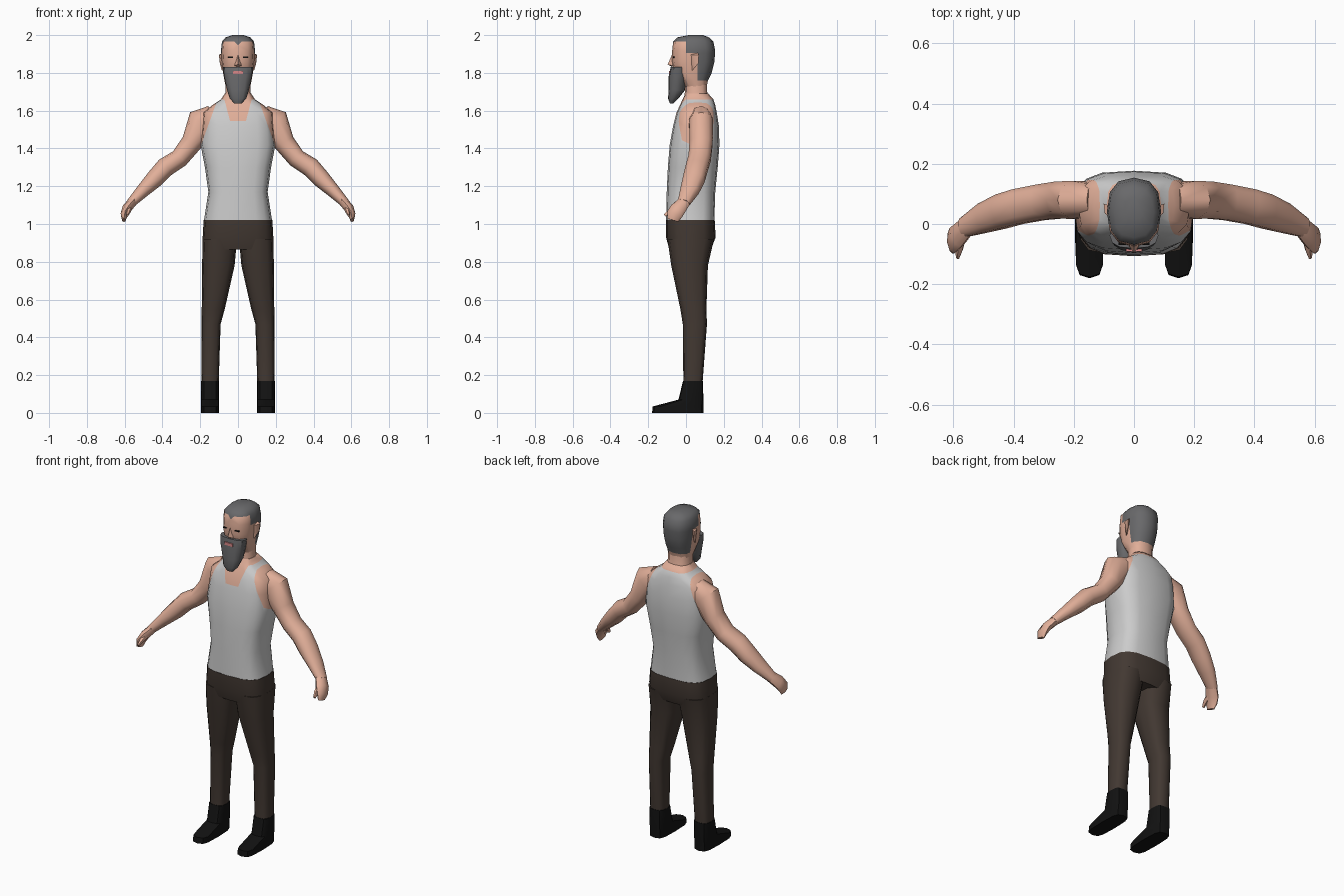
import bpy, bmesh, math
from mathutils import Vector

if "Cube" in bpy.data.objects:
    bpy.data.objects.remove(bpy.data.objects["Cube"])


def material(name, rgb):
    m = bpy.data.materials.new(name)
    m.diffuse_color = (*rgb, 1)
    m.use_nodes = True
    m.node_tree.nodes["Principled BSDF"].inputs["Base Color"].default_value = m.diffuse_color
    return m


SKIN = material("skin", (0.76, 0.43, 0.32))
HAIR = material("hair", (0.14, 0.14, 0.145))
SHIRT = material("shirt", (0.58, 0.58, 0.58))
PANTS = material("trousers", (0.055, 0.040, 0.032))
BLACK = material("black", (0.006, 0.006, 0.006))
LIPS = material("lips", (0.70, 0.25, 0.25))


def oval(n, p):
    """Unit rounded-square outline with a vertex on each axis."""
    for i in range(n):
        c, s = math.cos(i * math.tau / n), math.sin(i * math.tau / n)
        yield math.copysign(abs(c) ** p, c), math.copysign(abs(s) ** p, s)


def skin_rings(rings):
    bm = bmesh.new()
    rows = [[bm.verts.new(co) for co in r] for r in rings]
    n = len(rows[0])
    for a, b in zip(rows, rows[1:]):
        for i in range(n):
            j = (i + 1) % n
            bm.faces.new((a[i], a[j], b[j], b[i]))
    bm.faces.new(rows[0])
    bm.faces.new(rows[-1])
    return bm


def stack(sections, n=12, p=0.8):
    """Sections of z, centre x, half width, front y, back y."""
    return skin_rings([[(x + u * r, (f + b) / 2 + v * (b - f) / 2, z) for u, v in oval(n, p)]
                       for z, x, r, f, b in sections])


def tube(stations, n=10, p=0.9):
    """Stations of x, y, z, radius across, radius along y."""
    pts = [Vector(s[:3]) for s in stations]
    rings = []
    for i, s in enumerate(stations):
        t = (pts[min(i + 1, len(pts) - 1)] - pts[max(i - 1, 0)]).normalized()
        v = Vector((0, 1, 0))
        v = (v - t * v.dot(t)).normalized()
        u = t.cross(v)
        rings.append([pts[i] + u * a * s[3] + v * b * s[4] for a, b in oval(n, p)])
    return skin_rings(rings)


def hull(points):
    bm = bmesh.new()
    bmesh.ops.convex_hull(bm, input=[bm.verts.new(p) for p in points])
    return bm


def box(x0, x1, y0, y1, z0, z1):
    return hull([(x, y, z) for x in (x0, x1) for y in (y0, y1) for z in (z0, z1)])


def cut(bm, co, no, where):
    faces = [f for f in bm.faces if where(f.calc_center_median())]
    geom = set(faces)
    for f in faces:
        geom.update(f.verts)
        geom.update(f.edges)
    bmesh.ops.bisect_plane(bm, geom=list(geom), dist=1e-5, plane_co=co, plane_no=no)


def finish(name, bm, mats, mirror=False, paint=None, angle=50):
    bmesh.ops.recalc_face_normals(bm, faces=bm.faces)
    if paint:
        for f in bm.faces:
            f.material_index = int(paint(f.calc_center_median()))
    me = bpy.data.meshes.new(name)
    bm.to_mesh(me)
    bm.free()
    for m in mats:
        me.materials.append(m)
    ob = bpy.data.objects.new(name, me)
    bpy.context.collection.objects.link(ob)
    bpy.ops.object.select_all(action='DESELECT')
    ob.select_set(True)
    bpy.context.view_layer.objects.active = ob
    bpy.ops.object.shade_smooth_by_angle(angle=math.radians(angle))
    if mirror:
        ob.modifiers.new("Mirror", 'MIRROR')
    return ob


# Torso with a vest: armholes and neckline are cut in, then coloured
torso = stack([(1.02, 0, .180, -.105, .150), (1.17, 0, .157, -.102, .155),
               (1.30, 0, .175, -.096, .168), (1.42, 0, .198, -.086, .177),
               (1.52, 0, .190, -.068, .174), (1.59, 0, .185, -.050, .163),
               (1.63, 0, .135, -.032, .155), (1.66, 0, .090, -.018, .145),
               (1.69, 0, .070, -.004, .118)], 16, 0.65)
for s in (-1, 1):
    cut(torso, (s * .115, 0, 1.64), (s * .22, 0, .08), lambda c: c.z > 1.36 and c.x * s > 0)
    cut(torso, (s * .042, 0, 1.545), (s * .125, 0, -.033), lambda c: c.y < .05 and c.z > 1.5 and c.x * s > 0)
cut(torso, (0, 0, 1.545), (0, 0, 1), lambda c: c.y < .05 and abs(c.x) < .05 and c.z > 1.5)


def bare(c):
    x = abs(c.x)
    arm = (x - .115) * .22 + (c.z - 1.64) * .08 > 0 and c.z > 1.38
    neck = c.y < .05 and c.z > 1.545 and (x - .042) * .125 < (c.z - 1.545) * .033
    return arm or neck or c.z > 1.662


finish("torso", torso, [SHIRT, SKIN], paint=bare)

# Arms, hands and thumbs
finish("arms", tube([(.13, .08, 1.56, .070, .055), (.19, .08, 1.535, .085, .066),
                     (.245, .08, 1.43, .056, .064), (.31, .072, 1.348, .050, .062),
                     (.385, .058, 1.30, .052, .061), (.44, .042, 1.24, .048, .060),
                     (.50, .020, 1.18, .037, .052), (.566, -.012, 1.112, .025, .034)]),
       [SKIN], mirror=True)
finish("hands", tube([(.555, -.006, 1.122, .025, .034), (.588, -.040, 1.083, .026, .043),
                      (.602, -.060, 1.052, .020, .042), (.604, -.070, 1.020, .010, .030)], 8),
       [SKIN], mirror=True)
finish("thumbs", tube([(.575, -.050, 1.085, .016, .016), (.581, -.085, 1.066, .013, .014),
                       (.586, -.112, 1.045, .006, .008)], 6), [SKIN], mirror=True)

# Trousers: hips and a pair of legs
finish("hips", stack([(1.02, 0, .182, -.107, .152), (.93, 0, .187, -.106, .157),
                      (.865, 0, .187, -.088, .132)], 16, 0.65), [PANTS])
finish("legs", stack([(.92, .096, .091, -.098, .148), (.78, .104, .086, -.078, .116),
                      (.55, .131, .061, -.030, .108), (.47, .142, .050, -.017, .111),
                      (.165, .148, .046, -.014, .088)], 12, 0.7), [PANTS], mirror=True)

# Boots
finish("boots", stack([(.168, .148, .047, -.016, .090), (.070, .148, .048, -.040, .092),
                       (.034, .148, .048, -.176, .092), (0, .148, .048, -.180, .092)], 12, 0.55),
       [BLACK], mirror=True, angle=40)

# Neck and head, with the hairline cut in
finish("neck", stack([(1.65, 0, .078, -.012, .130), (1.70, 0, .066, -.006, .112),
                      (1.80, 0, .066, -.006, .112)]), [SKIN])
head = stack([(1.72, 0, .064, .000, .108), (1.76, 0, .072, -.030, .116),
              (1.80, 0, .079, -.062, .136), (1.86, 0, .087, -.076, .151),
              (1.92, 0, .090, -.073, .154), (1.965, 0, .085, -.068, .145),
              (1.988, 0, .066, -.045, .122), (2.0, 0, .030, .015, .090)])
cut(head, (0, 0, 0), (0, 1, 0), lambda c: c.z < 1.97)
cut(head, (0, .06, 0), (0, 1, 0), lambda c: c.z < 1.93)
cut(head, (0, 0, 1.905), (0, 0, 1), lambda c: c.y > 0)
for s in (-1, 1):
    cut(head, (0, 0, 1.945), (-s, 0, 1), lambda c: c.y < 0 and 1.92 < c.z < 1.966)


def hairy(c):
    peak = c.y < 0 and c.z > 1.945 + abs(c.x)
    return c.z > 1.966 or peak or (c.y > 0 and c.z > 1.905) or (c.y > .06 and c.z > 1.76)


finish("head", head, [SKIN, HAIR], paint=hairy)

# Beard and facial features
finish("beard", stack([(1.832, 0, .081, -.081, .004), (1.78, 0, .073, -.092, .004),
                       (1.71, 0, .058, -.092, -.004), (1.665, 0, .044, -.095, -.040),
                       (1.638, 0, .020, -.085, -.068)]), [HAIR], angle=40)
finish("mouth", box(-.026, .026, -.091, -.07, 1.793, 1.81), [LIPS])
finish("nose", hull([(0, -.075, 1.895), (0, -.097, 1.845), (-.019, -.070, 1.838),
                     (.019, -.070, 1.838), (0, -.075, 1.832), (0, -.05, 1.86)]), [SKIN])
finish("eyes", box(.027, .052, -.070, -.05, 1.880, 1.887), [BLACK], mirror=True)
finish("ears", hull([(.078, .02, 1.90), (.078, .06, 1.91), (.074, .03, 1.81), (.097, .035, 1.895),
                     (.101, .068, 1.895), (.096, .065, 1.85), (.086, .035, 1.815)]),
       [SKIN], mirror=True)
